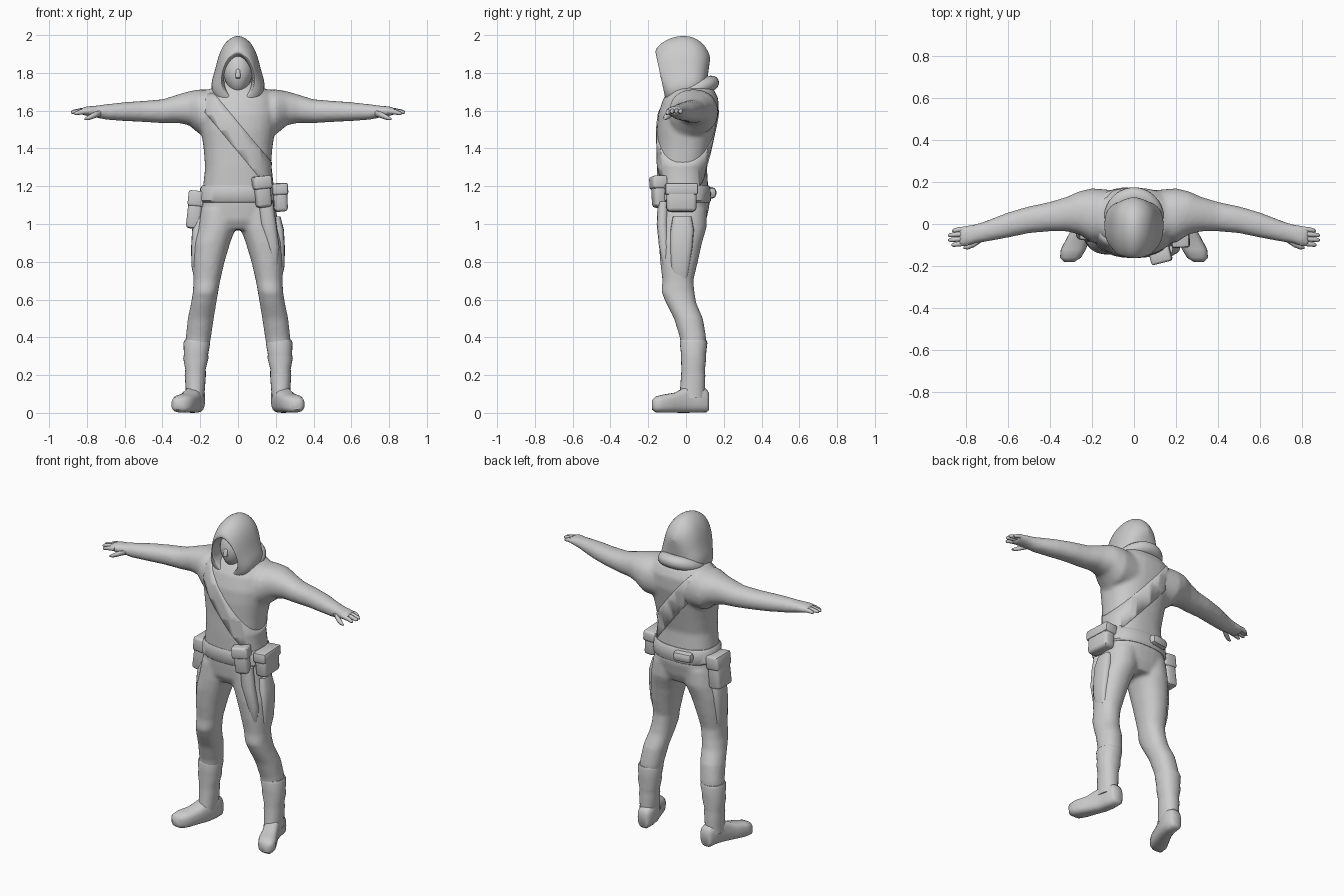
import bpy, bmesh, math
from mathutils import Vector, Euler


def ring(bm, c, a, b, axis, p, n):
    # superellipse ring lying across the given axis
    vs = []
    for i in range(n):
        t = 2 * math.pi * i / n
        u = a * math.copysign(abs(math.cos(t)) ** (2 / p), math.cos(t))
        v = b * math.copysign(abs(math.sin(t)) ** (2 / p), math.sin(t))
        off = {'z': (u, v, 0), 'x': (0, u, v), 'y': (u, 0, v)}[axis]
        vs.append(bm.verts.new(Vector(c) + Vector(off)))
    return vs


def loft(bm, secs, axis='z', p=2.2, n=24, s=1):
    # each section: x, y, z, half size a, half size b
    rings = [ring(bm, (x * s, y, z), a, b, axis, p, n) for x, y, z, a, b in secs]
    for r, q in zip(rings, rings[1:]):
        for i in range(n):
            j = (i + 1) % n
            bm.faces.new((r[i], r[j], q[j], q[i]))
    bm.faces.new(rings[0])
    bm.faces.new(rings[-1])


def finish(name, bm, angle=45):
    bmesh.ops.recalc_face_normals(bm, faces=bm.faces)
    me = bpy.data.meshes.new(name)
    bm.to_mesh(me)
    bm.free()
    ob = bpy.data.objects.new(name, me)
    bpy.context.collection.objects.link(ob)
    bpy.ops.object.select_all(action='DESELECT')
    ob.select_set(True)
    bpy.context.view_layer.objects.active = ob
    bpy.ops.object.shade_smooth_by_angle(angle=math.radians(angle))
    return ob


def box(name, loc, size, rot=(0, 0, 0), taper=1.0, bevel=0.018):
    bm = bmesh.new()
    bmesh.ops.create_cube(bm, size=1)
    for v in bm.verts:
        k = taper if v.co.z < 0 else 1
        v.co = Vector((v.co.x * size[0] * k, v.co.y * size[1] * k, v.co.z * size[2]))
    bmesh.ops.bevel(bm, geom=bm.edges[:], offset=bevel, segments=2, affect='EDGES', profile=0.5)
    ob = finish(name, bm)
    ob.location, ob.rotation_euler = loc, rot
    return ob


def pouch(name, loc, size, rot=(0, 0, 0), taper=1.0):
    box(name, loc, size, rot, taper)
    up = Euler(rot).to_matrix() @ Vector((0, 0, size[2] * 0.3))
    box(name + "_flap", Vector(loc) + up, (size[0] + .01, size[1] + .01, size[2] * .42), rot, 1, .012)


# torso, arms and legs fused into one smooth body
TORSO = [(0, -.015, .97, .12, .10), (0, -.018, 1.02, .195, .125), (0, -.013, 1.1, .197, .138),
         (0, -.018, 1.2, .185, .135), (0, -.022, 1.3, .174, .133), (0, -.01, 1.4, .182, .143),
         (0, .0, 1.5, .197, .155), (0, .012, 1.58, .21, .16), (0, .025, 1.66, .20, .147),
         (0, .03, 1.71, .16, .12), (0, .03, 1.74, .09, .09), (0, .02, 1.8, .06, .06)]
ARM = [(.08, .04, 1.59, .12, .12), (.2, .04, 1.593, .13, .12), (.26, .053, 1.613, .103, .09),
       (.32, .047, 1.61, .082, .075), (.4, .035, 1.597, .07, .063), (.5, .02, 1.596, .064, .056),
       (.6, -.005, 1.595, .06, .05), (.7, -.034, 1.593, .05, .041), (.75, -.045, 1.595, .045, .032),
       (.79, -.055, 1.597, .05, .027), (.83, -.06, 1.597, .045, .02)]
LEG = [(.1, -.015, 1.08, .1, .125), (.115, -.018, .98, .103, .127), (.138, -.03, .9, .097, .115),
       (.155, -.037, .8, .084, .1), (.165, -.043, .7, .071, .082), (.172, -.043, .64, .067, .088),
       (.182, -.025, .58, .067, .08), (.197, .013, .5, .069, .077), (.21, .037, .4, .067, .07),
       (.222, .042, .3, .062, .064), (.225, .038, .2, .05, .062), (.225, .04, .08, .048, .06)]
bm = bmesh.new()
loft(bm, TORSO, p=2.4, n=32)
for s in (1, -1):
    loft(bm, ARM, 'x', s=s)
    loft(bm, LEG, s=s)
body = finish("body", bm)
rm = body.modifiers.new("fuse", 'REMESH')
rm.mode, rm.voxel_size, rm.use_smooth_shade = 'VOXEL', .012, True
sm = body.modifiers.new("relax", 'SMOOTH')
sm.factor, sm.iterations = .5, 5

# diagonal chest sash cut from the torso shape
bm = bmesh.new()
loft(bm, TORSO, p=2.4, n=32)
bmesh.ops.recalc_face_normals(bm, faces=bm.faces)
slant, mid = Vector((.77, 0, .64)), Vector((0, 0, 1.46))
up = Vector((0, 0, 1))
for co, no in ((mid + slant * .05, slant), (mid - slant * .05, -slant),
               (up * 1.69, up), (up * 1.2, -up)):
    bmesh.ops.bisect_plane(bm, geom=bm.verts[:] + bm.edges[:] + bm.faces[:],
                           plane_co=co, plane_no=no, clear_outer=True)
bm.normal_update()
for v in bm.verts:
    v.co += v.normal * .004
sash = finish("chest_sash", bm)
sash.modifiers.new("thick", 'SOLIDIFY').thickness = .012

# fingers and thumbs
bm = bmesh.new()
for s in (1, -1):
    for y, tip, dz in ((-.091, .868, -.006), (-.068, .885, 0), (-.045, .885, .002), (-.023, .865, 0)):
        loft(bm, [(.79, y, 1.598, .012, .015), (.835, y - .004, 1.598 + dz, .012, .013),
                  (tip - .01, y - .008, 1.592 + dz, .01, .01), (tip, y - .009, 1.59 + dz, .004, .004)],
             'x', n=8, s=s)
    loft(bm, [(.725, -.07, 1.59, .016, .018), (.76, -.093, 1.576, .017, .016),
              (.79, -.108, 1.563, .013, .013), (.812, -.114, 1.556, .005, .005)], 'x', n=8, s=s)
finish("fingers", bm, 60)

# boots: foot and creased shaft
bm = bmesh.new()
for s in (1, -1):
    loft(bm, [(.218, .122, .06, .03, .045), (.218, .108, .065, .042, .062), (.222, .05, .075, .048, .073),
              (.235, 0, .07, .05, .07), (.262, -.06, .054, .054, .053), (.288, -.12, .049, .06, .048),
              (.302, -.16, .045, .05, .042), (.308, -.18, .042, .025, .025)], 'y', p=2.8, s=s)
    loft(bm, [(.217, .04, .385, .066, .068), (.218, .04, .37, .071, .073), (.222, .04, .31, .064, .066),
              (.223, .04, .29, .067, .067), (.225, .038, .23, .054, .062), (.226, .038, .2, .056, .064),
              (.226, .035, .13, .051, .066), (.23, .03, .08, .05, .07)], s=s)
finish("boots", bm, 50)

# face and neck inside the hood
bm = bmesh.new()
bmesh.ops.create_uvsphere(bm, u_segments=24, v_segments=16, radius=1)
for v in bm.verts:
    z = v.co.z
    k = 1 - .25 * max(0, -z)
    v.co = Vector((v.co.x * .08 * k, -.035 + v.co.y * .088, 1.80 + z * .115))
finish("face", bm, 60)
box("nose", (0, -.118, 1.795), (.022, .025, .05), (-.25, 0, 0), 1.2, .008)

# hood made of arches running from the face opening to the nape
OUT = [(0, 1), (.28, .96), (.54, .86), (.71, .71), (.8, .57), (.89, .43), (1, .29), (1, .14), (.7, 0)]
RIM = [(0, 1), (.35, .94), (.6, .85), (.8, .74), (.95, .6), (1, .42), (.88, .28), (.6, .14), (.15, 0)]
ARCHES = [(RIM, -.03, -.03, .075, 1.885, 1.66), (RIM, -.15, -.09, .083, 1.9, 1.65),
          (RIM, -.168, -.11, .088, 1.91, 1.645), (OUT, -.155, -.1, .115, 1.945, 1.64),
          (OUT, -.09, -.06, .138, 1.99, 1.64), (OUT, -.01, .0, .143, 2.005, 1.65),
          (OUT, .06, .05, .137, 1.988, 1.67), (OUT, .112, .09, .105, 1.935, 1.69),
          (OUT, .13, .105, .05, 1.88, 1.71)]
bm = bmesh.new()
rows = []
for prof, y1, y0, w, top, bot in ARCHES:
    pts = [(-u, h) for u, h in reversed(prof[1:])] + prof
    rows.append([bm.verts.new((u * w, y0 + (y1 - y0) * h, bot + (top - bot) * h)) for u, h in pts])
for r, q in zip(rows, rows[1:]):
    for i in range(len(r) - 1):
        bm.faces.new((r[i], r[i + 1], q[i + 1], q[i]))
last = rows[-1]
for i in range(len(last) // 2):
    j = len(last) - 1 - i
    bm.faces.new((last[i], last[i + 1], last[j - 1], last[j]) if j - 1 > i + 1
                 else (last[i], last[i + 1], last[j]))
hood = finish("hood", bm, 70)
hood.modifiers.new("round", 'SUBSURF').levels = 2

# draped cowl around the neck
bpy.ops.mesh.primitive_torus_add(major_segments=40, minor_segments=14, major_radius=.1, minor_radius=.042,
                                 location=(0, .032, 1.708), rotation=(.36, 0, 0))
cowl = bpy.context.object
cowl.name = "cowl"
cowl.scale = (1.0, 1.06, .95)
bpy.ops.object.shade_smooth()

# belt
bm = bmesh.new()
loft(bm, [(0, -.013, 1.115, .195, .139), (0, -.014, 1.125, .205, .147),
          (0, -.016, 1.19, .2, .146), (0, -.017, 1.205, .188, .138)], p=2.4, n=32)
finish("belt", bm)

# belt pouches
pouch("front_pouch", (.13, -.145, 1.17), (.09, .07, .165), (0, -.1, .25), .9)
pouch("side_pouch", (.222, -.025, 1.14), (.075, .165, .15), (0, -.06, .05), .95)
pouch("large_pouch", (-.228, -.005, 1.075), (.075, .13, .2), (0, .1, 0), 1.05)
box("back_roll", (-.07, .125, 1.165), (.12, .06, .06), (0, 0, .15), 1, .022)

# thigh sheath hanging at the front and holsters at the sides
bm = bmesh.new()
loft(bm, [(.145, -.12, 1.12, .04, .03), (.16, -.125, 1.0, .042, .03), (.185, -.115, .88, .034, .028),
          (.195, -.105, .79, .018, .02), (.197, -.1, .75, .005, .006)], n=12)
finish("thigh_sheath", bm)
for s, side in ((1, "left"), (-1, "right")):
    bm = bmesh.new()
    loft(bm, [(.195, -.02, 1.04, .03, .05), (.21, -.02, .97, .033, .062), (.215, -.025, .88, .033, .06),
              (.217, -.03, .78, .03, .05), (.215, -.03, .715, .018, .038)], p=3, n=16, s=s)
    finish(side + "_thigh_holster", bm)
